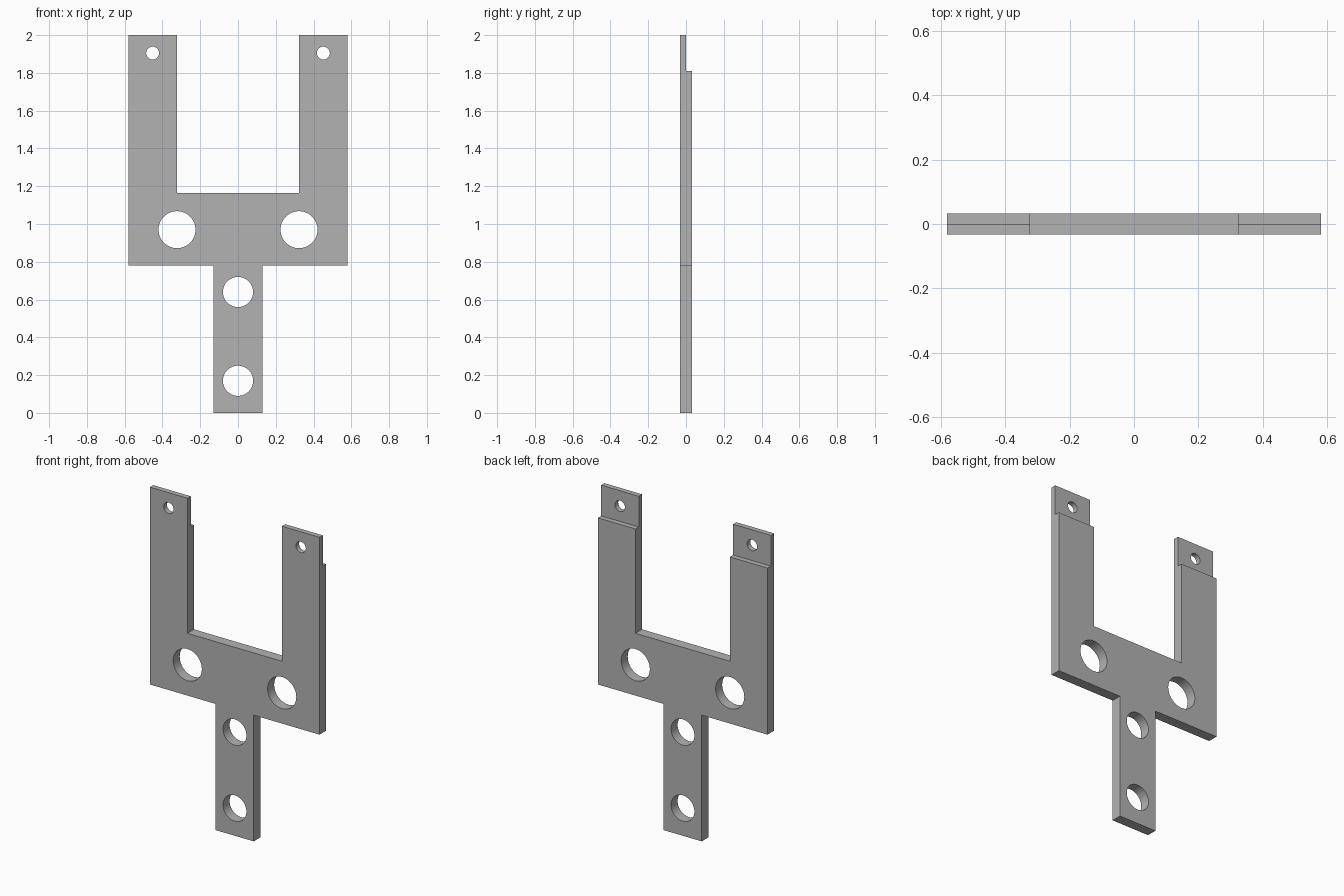
import bpy
import bmesh
import math
from mathutils import Matrix

cube = bpy.data.objects.get("Cube")
if cube:
    bpy.data.objects.remove(cube, do_unlink=True)

HALF = 0.032        # half thickness of the plate
STEP_Z = 1.81       # where the arm tips become thinner

grey = bpy.data.materials.new("plain grey")
grey.use_nodes = True
colour = (0.45, 0.45, 0.45, 1)
grey.diffuse_color = colour
grey.node_tree.nodes["Principled BSDF"].inputs["Base Color"].default_value = colour


def new_object(name, bm):
    bmesh.ops.recalc_face_normals(bm, faces=bm.faces)
    mesh = bpy.data.meshes.new(name)
    bm.to_mesh(mesh)
    bm.free()
    mesh.materials.append(grey)
    obj = bpy.data.objects.new(name, mesh)
    bpy.context.collection.objects.link(obj)
    return obj


# Fork outline: right half mirrored to the left, then extruded through y
half = [(0.13, 0), (0.13, 0.78), (0.58, 0.78), (0.58, 2), (0.323, 2), (0.323, 1.165)]
outline = half + [(-x, z) for x, z in reversed(half)]
bm = bmesh.new()
face = bm.faces.new([bm.verts.new((x, -HALF, z)) for x, z in outline])
side = bmesh.ops.extrude_face_region(bm, geom=[face])["geom"]
bmesh.ops.translate(bm, vec=(0, 2 * HALF, 0),
                    verts=[v for v in side if isinstance(v, bmesh.types.BMVert)])
plate = new_object("fork_plate", bm)

# Cutter: bolt holes and the rear recesses at the arm tips
bm = bmesh.new()


def hole(x, z, radius):
    turn = Matrix.Translation((x, 0, z)) @ Matrix.Rotation(math.pi / 2, 4, 'X')
    bmesh.ops.create_cone(bm, cap_ends=True, segments=48, radius1=radius,
                          radius2=radius, depth=0.3, matrix=turn)


def recess(x):
    place = Matrix.Translation((x, 0.1, STEP_Z + 0.2))
    bmesh.ops.create_cube(bm, size=1, matrix=place @ Matrix.Diagonal((0.4, 0.2, 0.4, 1)))


for z in (0.17, 0.64):
    hole(0, z, 0.08)
for s in (-1, 1):
    hole(s * 0.323, 0.97, 0.098)
    recess(s * 0.45)
cutter = new_object("hole_cutter", bm)

# Small tip holes are cut separately because they cross the recesses
bm = bmesh.new()
for s in (-1, 1):
    hole(s * 0.452, 1.905, 0.034)
tip_cutter = new_object("tip_hole_cutter", bm)

bpy.ops.object.select_all(action='DESELECT')
bpy.context.view_layer.objects.active = plate
plate.select_set(True)
for tool in (cutter, tip_cutter):
    tool.hide_render = True
    cut = plate.modifiers.new("cut", 'BOOLEAN')
    cut.operation = 'DIFFERENCE'
    cut.solver = 'EXACT'
    cut.object = tool
    bpy.ops.object.modifier_apply(modifier=cut.name)
    bpy.data.objects.remove(tool, do_unlink=True)

bpy.ops.object.shade_smooth_by_angle(angle=math.radians(30))
